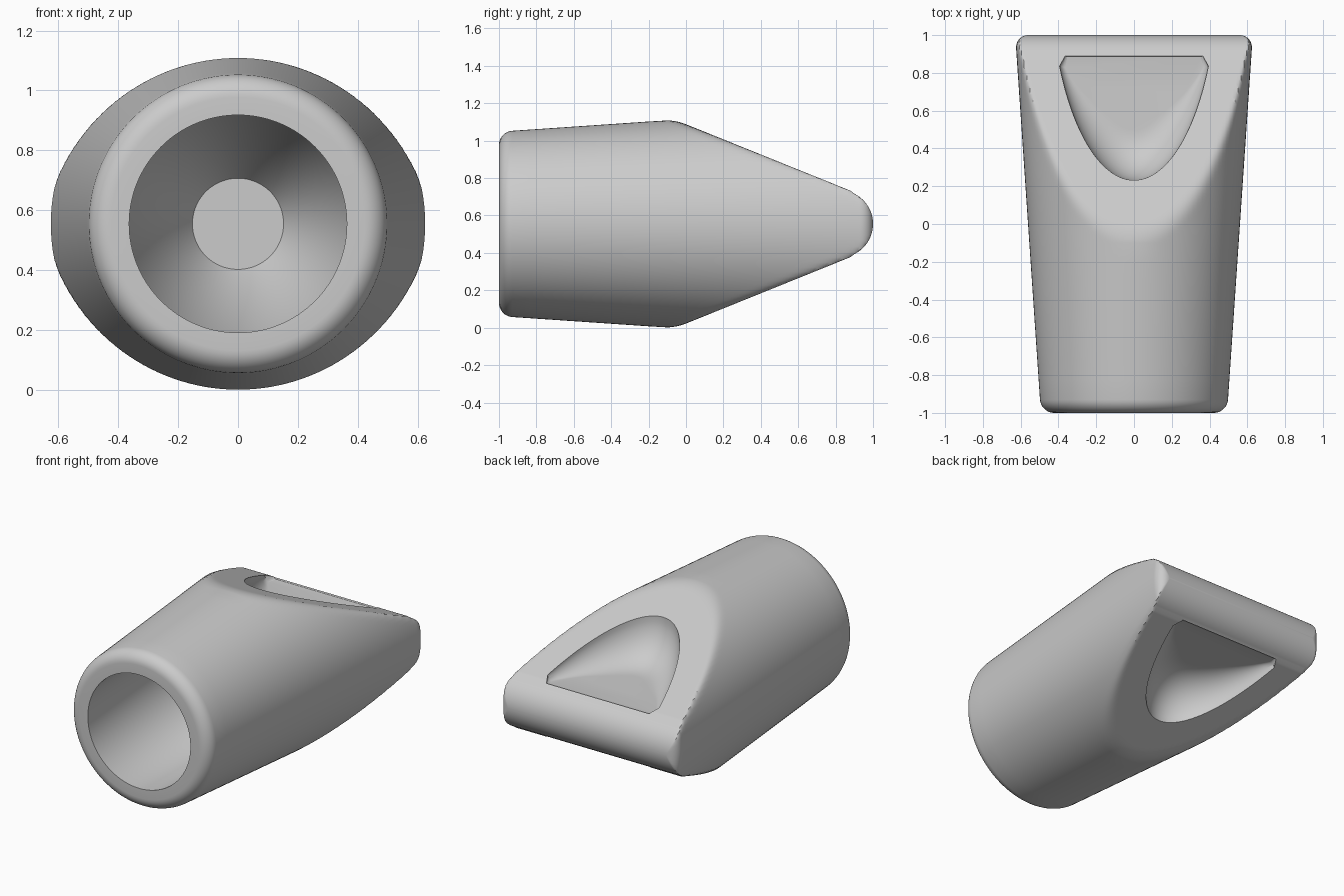
import bpy, bmesh
from math import sin, cos, pi, sqrt, radians

if "Cube" in bpy.data.objects:
    bpy.data.objects.remove(bpy.data.objects["Cube"])

MID = 0.555      # height of the long axis
SEG = 128
NOSE_Y, NOSE_R = 0.82, 0.18
FLOOR = 0.16     # half thickness of the web between the recesses

grey = bpy.data.materials.new("plain grey")
grey.use_nodes = True
COLOUR = (0.6, 0.6, 0.6, 1)
grey.diffuse_color = COLOUR
grey.node_tree.nodes["Principled BSDF"].inputs["Base Color"].default_value = COLOUR


def slope(y):
    return 0.557 - 0.404 * (y + 0.06)


def half_height(y):
    # flat slopes that run into a round nose
    if y < NOSE_Y + 0.37 * NOSE_R:
        return slope(y)
    return sqrt(NOSE_R ** 2 - (y - NOSE_Y) ** 2)


def radius(y):
    # long taper with rounded rims at both ends
    edge = 0.07
    over = max(abs(y) - (1 - edge), 0)
    return 0.491 + 0.068 * y + sqrt(max(edge ** 2 - over ** 2, 0))


def soft_min(a, b, k):
    h = max(k - abs(a - b), 0) / k
    return min(a, b) - h * h * k / 4


def loft(name, rings):
    # closed skin over a row of rings, facing outwards
    bm = bmesh.new()
    loops = [[bm.verts.new(p) for p in ring] for ring in rings]
    for a, b in zip(loops, loops[1:]):
        n = len(a)
        for i in range(n):
            bm.faces.new((a[i], a[(i + 1) % n], b[(i + 1) % n], b[i]))
    bm.faces.new(loops[0][::-1])
    bm.faces.new(loops[-1])
    if bm.calc_volume(signed=True) < 0:
        bmesh.ops.reverse_faces(bm, faces=bm.faces[:])
    mesh = bpy.data.meshes.new(name)
    bm.to_mesh(mesh)
    bm.free()
    mesh.materials.append(grey)
    obj = bpy.data.objects.new(name, mesh)
    bpy.context.scene.collection.objects.link(obj)
    return obj


def body_ring(y):
    r, h = radius(y), half_height(y)
    ring = []
    for i in range(SEG):
        a = 2 * pi * i / SEG
        s = sin(a)
        z = soft_min(r * abs(s), h, min(0.03, h * 0.9))
        ring.append((r * cos(a), y, MID + (z if s >= 0 else -z)))
    return ring


def circle(r, y):
    angles = [2 * pi * i / SEG for i in range(SEG)]
    return [(r * cos(a), y, MID + r * sin(a)) for a in angles]


# tapered body with a bored socket in its front end
rings = [circle(0.152, 0.38), circle(0.363, 0.05), circle(0.363, -1)]
rings += [body_ring(-0.93 - 0.07 * cos(pi / 2 * i / 8)) for i in range(9)]
rings += [body_ring(-0.93 + 0.83 * i / 8) for i in range(1, 9)]
rings += [body_ring(-0.1 + 0.98 * i / 60) for i in range(1, 61)]
rings += [body_ring(NOSE_Y + NOSE_R * sin(radians(23 + 65 * i / 20))) for i in range(1, 21)]
body = loft("body", rings)

# outline of the scooped recesses, seen from above
N = 24
START, END = 0.23, 0.89
side = [(0, START)]
for i in range(1, N + 1):
    y = START + (END - START) * (i / N) ** 2
    side.append((sqrt(slope(START) ** 2 - slope(y) ** 2), y))
side[-1] = (side[-1][0] - 0.04, END)
outline = side + [(-x, y) for x, y in reversed(side[1:])]


def scoop_ring(a, sign, lift=0):
    # quarter-round wall that runs down into the flat floor
    ring = []
    for x, y in outline:
        depth = slope(y) - FLOOR
        cx, cy = -x, 0.72 - y
        reach = min(0.95 * depth / sqrt(cx * cx + cy * cy), 0.7) * (1 - cos(a))
        z = FLOOR + depth * (1 - sin(a)) + lift
        ring.append((x + cx * reach, y + cy * reach, MID + sign * z))
    return ring


# recesses above and below
bpy.context.view_layer.objects.active = body
body.select_set(True)
for sign in (1, -1):
    walls = [scoop_ring(pi / 2 * i / 12, sign) for i in range(1, 13)]
    cutter = loft("recess_cutter", [scoop_ring(0, sign, 0.3)] + walls)
    cutter.hide_render = True
    cut = body.modifiers.new("recess", "BOOLEAN")
    cut.operation = "DIFFERENCE"
    cut.solver = "EXACT"
    cut.object = cutter
    bpy.ops.object.modifier_apply(modifier=cut.name)
    bpy.data.objects.remove(cutter)
bpy.ops.object.shade_smooth_by_angle(angle=radians(35))
